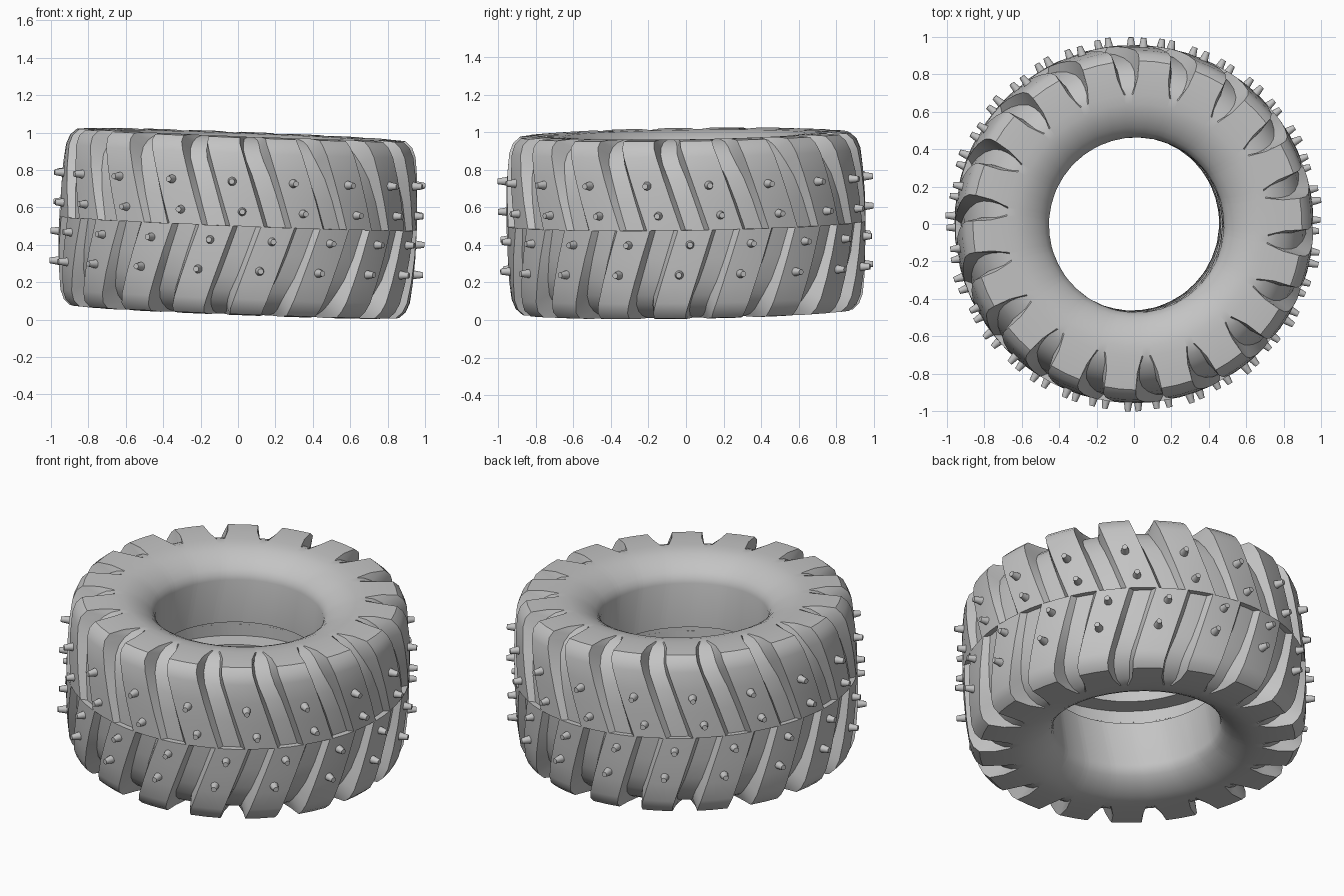
import bpy
import bmesh
from math import sin, cos, radians
from mathutils import Matrix, Vector

cube = bpy.data.objects.get("Cube")
if cube:
    bpy.data.objects.remove(cube, do_unlink=True)

LUGS = 18
PITCH = 360 / LUGS
LUG_PHASE = 2.9          # centre of an upper lug at the middle line, in degrees
SLANT = 20               # degrees of sweep per unit of height
TILT = (Matrix.Translation((0, 0, 0.515))
        @ Matrix.Rotation(0.0155, 4, 'X') @ Matrix.Rotation(0.039, 4, 'Y'))


def make_material(name, value):
    mat = bpy.data.materials.new(name)
    mat.use_nodes = True
    color = (value, value, value, 1)
    mat.diffuse_color = color
    shader = mat.node_tree.nodes["Principled BSDF"]
    shader.inputs["Base Color"].default_value = color
    shader.inputs["Roughness"].default_value = 0.7
    return mat


def finish(bm, name, mat, angle):
    bmesh.ops.recalc_face_normals(bm, faces=bm.faces)
    mesh = bpy.data.meshes.new(name)
    bm.to_mesh(mesh)
    bm.free()
    mesh.materials.append(mat)
    obj = bpy.data.objects.new(name, mesh)
    bpy.context.collection.objects.link(obj)
    obj.matrix_world = TILT
    bpy.ops.object.select_all(action='DESELECT')
    obj.select_set(True)
    bpy.context.view_layer.objects.active = obj
    bpy.ops.object.shade_smooth_by_angle(angle=radians(angle))
    return obj


def polar(r, degrees, z):
    a = radians(degrees)
    return Vector((r * sin(a), -r * cos(a), z))


# Half cross-section: lug radius, lug height, groove radius, groove height, groove half width
TREAD = [
    (0.957, 0.0, 0.925, 0.0, 4.5),
    (0.955, 0.15, 0.915, 0.15, 4.5),
    (0.948, 0.28, 0.895, 0.27, 4.5),
    (0.935, 0.39, 0.865, 0.35, 4.5),
    (0.915, 0.44, 0.83, 0.40, 4.5),
    (0.88, 0.472, 0.79, 0.435, 4.5),
    (0.79, 0.478, 0.745, 0.46, 4.0),
    (0.70, 0.475, 0.70, 0.475, 2.0),
]
# Sidewall rolling into the hole, then the recess inside the hole
SIDEWALL = [(0.65, 0.472), (0.60, 0.459), (0.56, 0.44), (0.525, 0.418),
            (0.495, 0.39), (0.477, 0.365), (0.468, 0.335),
            (0.468, 0.07), (0.58, 0.07), (0.58, 0.0)]


def tread_half(bm, side):
    """One closed half of the tire; side is 1 for upper, -1 for lower."""
    phase = LUG_PHASE if side > 0 else LUG_PHASE - PITCH / 2
    profile = [(0.90, 0.0, 0.90, 0.0, 4.5)] + TREAD
    profile += [(r, z, r, z, 2.0) for r, z in SIDEWALL]
    rows = []
    for lr, lz, gr, gz, half in profile:
        edge = PITCH / 2 - half
        floor = PITCH / 2 - half * 0.68
        # columns across one pitch: lug face, then groove floor
        columns = [(-edge, 0), (0, 0), (edge, 0),
                   (floor, 1), (PITCH / 2, 1), (PITCH - floor, 1)]
        row = []
        for k in range(LUGS):
            for offset, deep in columns:
                r, z = (gr, gz) if deep else (lr, lz)
                sweep = SLANT * min(lz, 0.45)
                angle = phase + k * PITCH + offset - sweep
                row.append(bm.verts.new(polar(r, angle, side * z)))
        rows.append(row)
    n = len(rows[0])
    for a, b in zip(rows, rows[1:] + rows[:1]):
        for i in range(n):
            j = (i + 1) % n
            bm.faces.new((a[i], a[j], b[j], b[i]))


rubber = make_material("grey rubber", 0.55)

# Tire with slanted lugs, the lower half staggered by half a pitch
bm = bmesh.new()
for side in (1, -1):
    tread_half(bm, side)
finish(bm, "tire", rubber, 30)

# Studs, two on every lug
bm = bmesh.new()
for side in (1, -1):
    phase = LUG_PHASE if side > 0 else LUG_PHASE - PITCH / 2
    for height in (0.0775, 0.2375):
        for k in range(LUGS):
            angle = phase + k * PITCH - 22.5 * height
            out = polar(1, angle, 0)
            turn = out.to_track_quat('Z', 'Y').to_matrix().to_4x4()
            place = Matrix.Translation(polar(0.967, angle, side * height)) @ turn
            bmesh.ops.create_cone(bm, cap_ends=True, segments=14, radius1=0.026,
                                  radius2=0.015, depth=0.066, matrix=place)
finish(bm, "studs", rubber, 40)
